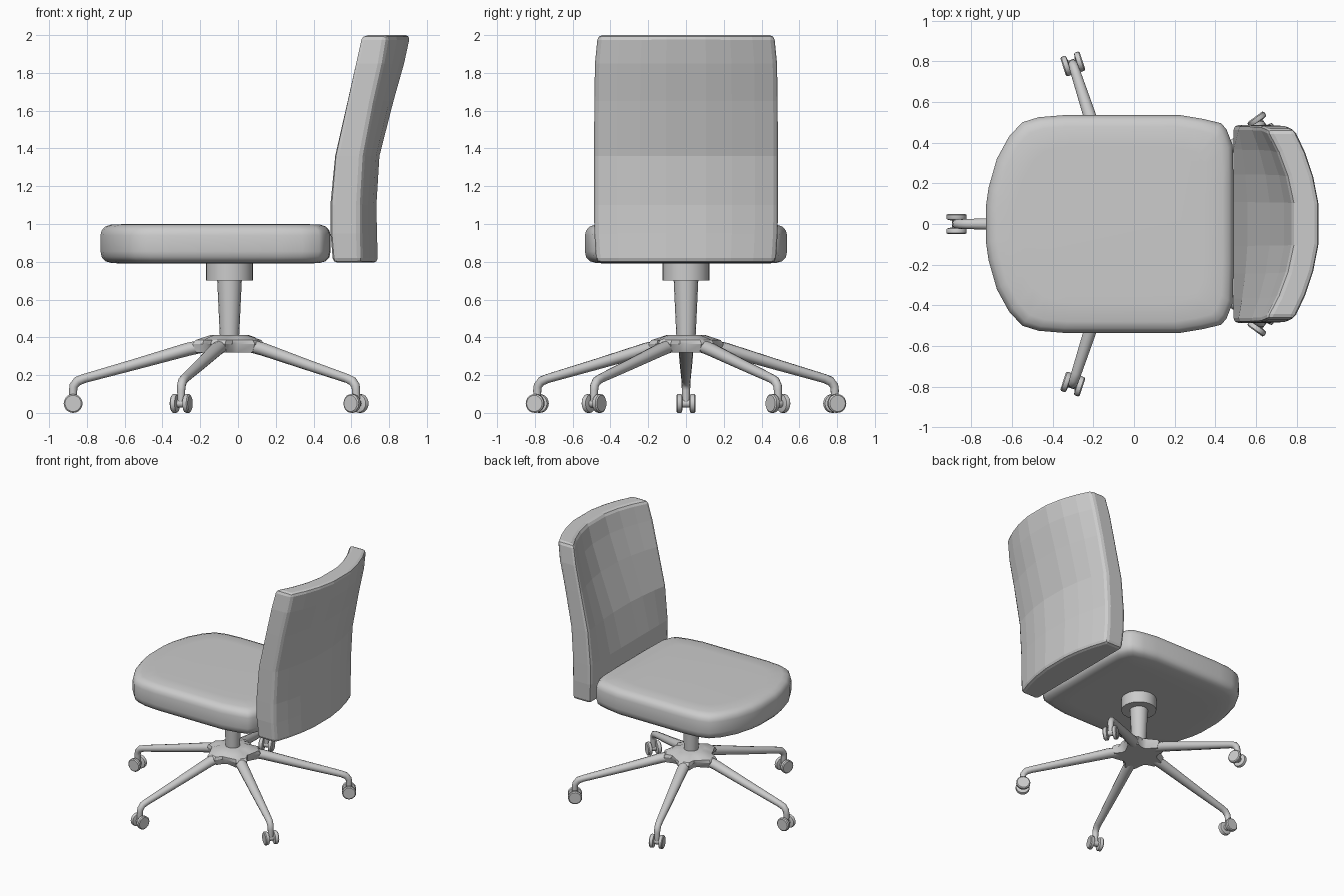
import bpy, bmesh
from math import sin, cos, pi, radians
from mathutils import Matrix, Vector

if "Cube" in bpy.data.objects:
    bpy.data.objects.remove(bpy.data.objects["Cube"])

CX = -0.045          # x of the swivel axis
LEGS = [36, 108, 180, 252, 324]


def finish(bm, name, angle=None):
    bmesh.ops.recalc_face_normals(bm, faces=bm.faces)
    me = bpy.data.meshes.new(name)
    bm.to_mesh(me)
    bm.free()
    ob = bpy.data.objects.new(name, me)
    bpy.context.collection.objects.link(ob)
    if angle:
        bpy.ops.object.select_all(action='DESELECT')
        ob.select_set(True)
        bpy.context.view_layer.objects.active = ob
        bpy.ops.object.shade_smooth_by_angle(angle=radians(angle))
    return ob


def loft(name, rings, angle=None, matrix=None):
    """Skin closed rings of equal length and cap both ends."""
    bm = bmesh.new()
    vs = [[bm.verts.new(p) for p in r] for r in rings]
    n = len(vs[0])
    for a, b in zip(vs, vs[1:]):
        for i in range(n):
            j = (i + 1) % n
            bm.faces.new((a[i], a[j], b[j], b[i]))
    bm.faces.new(vs[0])
    bm.faces.new(vs[-1])
    if matrix:
        bm.transform(matrix)
    return finish(bm, name, angle)


def lathe(name, profile, sides, matrix, angle=40):
    rings = [[(r * cos(2 * pi * i / sides), r * sin(2 * pi * i / sides), z)
              for i in range(sides)] for r, z in profile]
    return loft(name, rings, angle, matrix)


# seat cushion: half outline mirrored, stacked with soft insets
half = [(-.728, .09), (-.715, .18), (-.675, .32), (-.615, .43), (-.55, .50), (-.47, .525),
        (-.35, .535), (.23, .535), (.34, .517), (.43, .495), (.455, .465), (.485, .39), (.49, .2)]
outline = half + [(x, -y) for x, y in reversed(half)]
layers = [(.15, .79), (.06, .793), (.025, .803), (.006, .825), (0, .855), (0, .94),
          (.006, .965), (.022, .985), (.055, .997), (.15, 1.0)]
loft("seat_cushion", [[(-.12 + (x + .12) * (1 - d / .61), y * (1 - d / .535), z)
                       for x, y in outline] for d, z in layers], 40)

# backrest: curved cross-section changing with height
# z, front x at side, front hollow, back x at side, back bulge, half width
levels = [(.795, .503, .0, .655, .09, .475), (.95, .49, .0, .65, .09, .485),
          (1.1, .489, .0, .65, .087, .487), (1.36, .51, .05, .665, .088, .487),
          (1.65, .572, .10, .72, .108, .485), (1.85, .615, .13, .765, .12, .482),
          (2.0, .648, .14, .79, .128, .467)]
ts = [-1, -.75, -.5, -.22, .22, .5, .75, 1]
rings = []
for z, fx, fs, bx, bs, w in levels:
    front = [(fx + fs * (1 - t * t), w * t, z) for t in ts]
    back = [(bx + bs * (1 - t * t), w * t, z) for t in reversed(ts)]
    rings.append(front + back)
backrest = loft("backrest", rings)
bev = backrest.modifiers.new("soft_rim", 'BEVEL')
bev.width, bev.segments = .025, 2
bev.limit_method, bev.angle_limit = 'ANGLE', radians(48)

# column and seat mount
axis = Matrix.Translation((CX, 0, 0))
lathe("column", [(.05, .38), (.066, .72)], 16, axis)
lathe("seat_mount", [(.125, .70), (.125, .80)], 24, axis)


# hub: star-shaped body with a domed top
def star(z, r_leg, r_gap):
    pts = []
    for a in LEGS:
        for off, r in ((-36, r_gap), (-12, r_leg), (12, r_leg), (24, (r_gap + r_leg) / 2 - .02)):
            t = radians(a + off)
            pts.append((r * cos(t), r * sin(t), z))
    return pts


loft("hub", [star(.32, .18, .125), star(.365, .2, .15), star(.385, .185, .155),
             star(.40, .14, .135), star(.413, .10, .10)], 30, axis)


# leg: tapered tube that bends down into the caster stem
def section(r, z, tilt, hw, hh, n=12):
    return [(r - sin(tilt) * hh * sin(2 * pi * i / n), hw * cos(2 * pi * i / n),
             z + cos(tilt) * hh * sin(2 * pi * i / n)) for i in range(n)]


leg_path = [(.12, .358, -.28, .042, .034), (.22, .337, -.28, .04, .035), (.50, .257, -.28, .033, .029),
            (.77, .182, -.28, .025, .024), (.805, .168, -.55, .024, .025),
            (.825, .143, -1.1, .023, .023), (.828, .12, -pi / 2, .022, .022), (.828, .05, -pi / 2, .018, .02)]
wheel = [(.030, -.016), (.047, -.012), (.05, -.006), (.05, .010), (.043, .016)]
for k, a in enumerate(LEGS):
    turn = axis @ Matrix.Rotation(radians(a), 4, 'Z')
    loft(f"leg_{k}", [section(*p) for p in leg_path], 40, turn)
    hub_at = turn @ Matrix.Translation((.828, 0, .05))
    lathe(f"caster_axle_{k}", [(.022, -.03), (.022, .03)], 12, hub_at @ Matrix.Rotation(pi / 2, 4, 'X'))
    for s, side in ((1, "a"), (-1, "b")):
        m = hub_at @ Matrix.Translation((0, s * .034, 0)) @ Matrix.Rotation(-s * pi / 2, 4, 'X')
        lathe(f"caster_wheel_{k}{side}", wheel, 20, m, 35)
